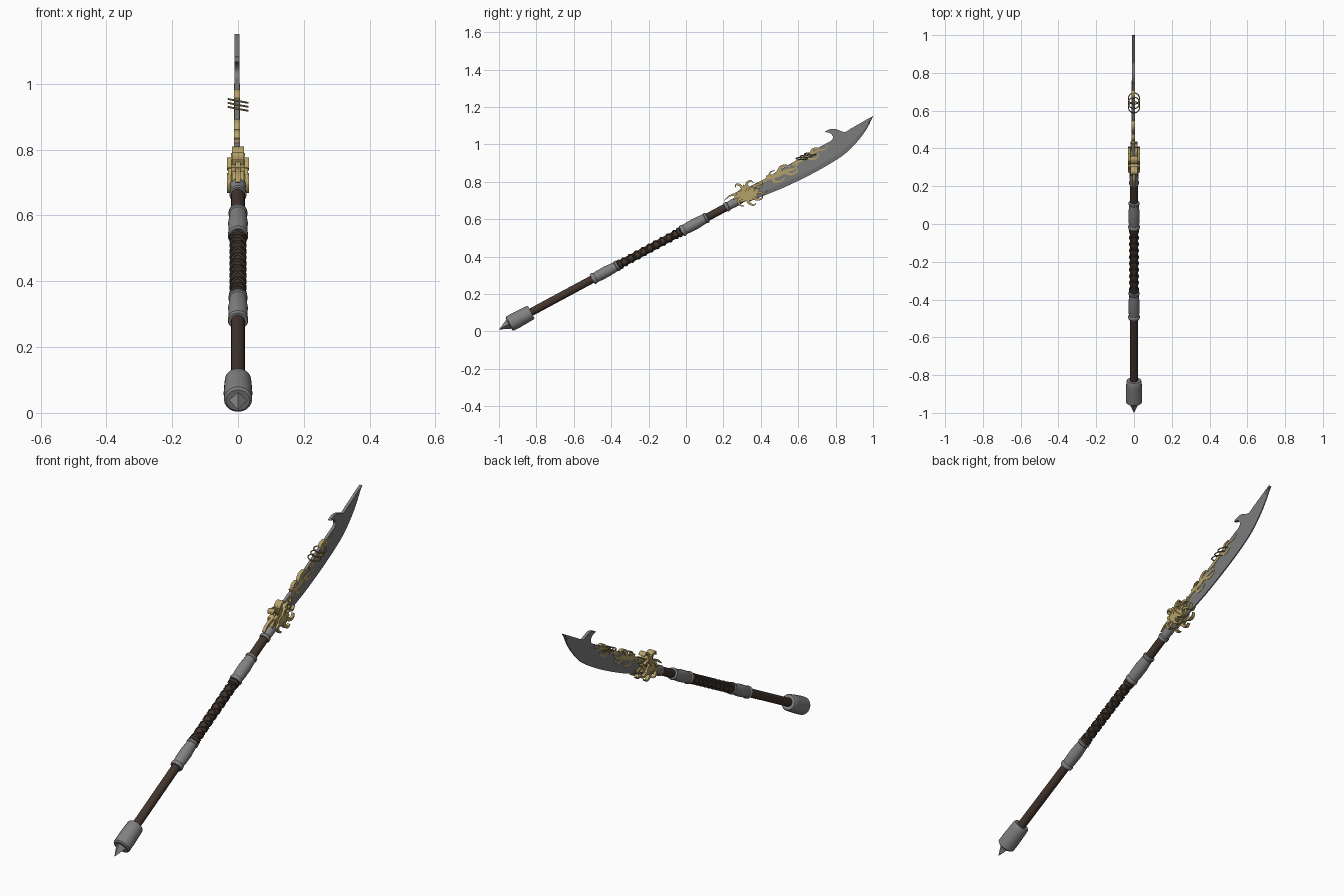
import bpy, bmesh, math
from mathutils import Vector, Matrix

if "Cube" in bpy.data.objects:
    bpy.data.objects.remove(bpy.data.objects["Cube"])

ANG = math.radians(28.3)
AX = Vector((0, math.cos(ANG), math.sin(ANG)))    # along the shaft
UP = Vector((0, -math.sin(ANG), math.cos(ANG)))   # towards the blade spine
BASE = Vector((0, -1, 0.01))                      # point of the butt spike
BX = -0.003                                       # blade plane


def mat(name, rgb):
    m = bpy.data.materials.new(name)
    m.diffuse_color = (*rgb, 1)
    m.use_nodes = True
    m.node_tree.nodes["Principled BSDF"].inputs["Base Color"].default_value = m.diffuse_color
    return m


STEEL = mat("grey steel", (0.22, 0.22, 0.22))
BLADE = mat("blade steel", (0.2, 0.2, 0.2))
WOOD = mat("dark wood", (0.055, 0.034, 0.025))
CORD = mat("brown cord", (0.052, 0.038, 0.028))
GOLD = mat("gold", (0.47, 0.36, 0.14))
BRONZE = mat("bronze", (0.27, 0.2, 0.085))


def finish(name, bm, m, smooth=None):
    bmesh.ops.recalc_face_normals(bm, faces=bm.faces[:])
    me = bpy.data.meshes.new(name)
    bm.to_mesh(me)
    bm.free()
    me.materials.append(m)
    o = bpy.data.objects.new(name, me)
    bpy.context.collection.objects.link(o)
    if smooth:
        bpy.context.view_layer.objects.active = o
        o.select_set(True)
        bpy.ops.object.shade_smooth_by_angle(angle=math.radians(smooth))
        o.select_set(False)
    return o


def on_axis(u, r, a):
    return BASE + AX * u + (UP * math.cos(a) + Vector((1, 0, 0)) * math.sin(a)) * r


def loft(bm, rows):
    """Skin closed rows of vertices and cap both ends."""
    n = len(rows[0])
    for a, b in zip(rows, rows[1:]):
        for i in range(n):
            j = (i + 1) % n
            bm.faces.new((a[i], a[j], b[j], b[i]))
    bm.faces.new(rows[0])
    bm.faces.new(rows[-1])


def lathe(name, prof, m, sides=20, smooth=35):
    """Turned part along the shaft from (distance, radius) pairs."""
    bm = bmesh.new()
    loft(bm, [[bm.verts.new(on_axis(u, r, math.tau * i / sides)) for i in range(sides)]
              for u, r in prof])
    bmesh.ops.remove_doubles(bm, verts=bm.verts[:], dist=1e-5)
    return finish(name, bm, m, smooth)


def slab(name, pts, x0, x1, m):
    """Flat (y, z) outline extruded sideways from x0 to x1."""
    bm = bmesh.new()
    f = bm.faces.new([bm.verts.new((x0, y, z)) for y, z in pts])
    r = bmesh.ops.extrude_face_region(bm, geom=[f])
    vs = [v for v in r["geom"] if isinstance(v, bmesh.types.BMVert)]
    bmesh.ops.translate(bm, verts=vs, vec=(x1 - x0, 0, 0))
    bmesh.ops.triangulate(bm, faces=[g for g in bm.faces if len(g.verts) > 4])
    return finish(name, bm, m)


def spline(p, n=6):
    """Catmull-Rom curve through the points."""
    p = [Vector(q) for q in p]
    p = [2 * p[0] - p[1]] + p + [2 * p[-1] - p[-2]]
    out = []
    for a, b, c, d in zip(p, p[1:], p[2:], p[3:]):
        for k in range(n):
            t = k / n
            out.append(0.5 * (2 * b + (c - a) * t + (2 * a - 5 * b + 4 * c - d) * t * t
                              + (3 * b - a - 3 * c + d) * t ** 3))
    return out + [p[-2]]


def ribbon(name, pts, w, half, m=GOLD, cx=BX):
    """Tapering scroll cut from plate, following a curve in the blade plane."""
    c = spline(pts)
    n = len(c) - 1
    rows = []
    bm = bmesh.new()
    for i, q in enumerate(c):
        t = (c[min(i + 1, n)] - c[max(i - 1, 0)]).normalized()
        s = Vector((-t.y, t.x)) * w * (1 - 0.85 * i / n)
        rows.append([bm.verts.new((cx + sx * half, v.x, v.y)) for v, sx in
                     ((q + s, -1), (q + s, 1), (q - s, 1), (q - s, -1))])
    loft(bm, rows)
    return finish(name, bm, m)


def tube(name, path, rad, m, closed=False):
    cu = bpy.data.curves.new(name, 'CURVE')
    cu.dimensions = '3D'
    cu.bevel_depth = rad
    cu.bevel_resolution = 1
    s = cu.splines.new('POLY')
    s.points.add(len(path) - 1)
    for p, q in zip(s.points, path):
        p.co = (*q, 1)
    s.use_cyclic_u = closed
    cu.materials.append(m)
    o = bpy.data.objects.new(name, cu)
    bpy.context.collection.objects.link(o)


# Shaft, butt weight and four-sided spike
lathe("shaft", [(0.12, 0.021), (1.42, 0.021)], WOOD)
lathe("butt_spike", [(0, 0.0001), (0.07, 0.032)], STEEL, 4, None)
lathe("butt_weight", [(0.06, 0.036), (0.066, 0.043), (0.11, 0.0435), (0.165, 0.0415),
                      (0.19, 0.040), (0.196, 0.036), (0.196, 0.022)], STEEL)

# Steel collars at both ends of the grip
for name, u in (("lower_collar", 0.566), ("upper_collar", 1.108)):
    lathe(name, [(u, 0.021), (u, 0.029), (u + 0.006, 0.031), (u + 0.014, 0.031),
                 (u + 0.020, 0.027), (u + 0.045, 0.029), (u + 0.09, 0.030),
                 (u + 0.125, 0.027), (u + 0.142, 0.026), (u + 0.146, 0.029),
                 (u + 0.156, 0.029), (u + 0.16, 0.021)], STEEL)

# Crossed cord wrapping on the grip
for k in range(4):
    turn = 1 if k % 2 else -1
    tube("grip_cord_%d" % (k + 1),
         [on_axis(0.725 + 0.385 * i / 110, 0.0225, turn * math.tau * 5 * i / 110 + (k // 2) * math.pi)
          for i in range(111)], 0.0038, CORD)
for k, u in enumerate((0.735, 1.095)):
    lathe("cord_knot_%d" % (k + 1), [(u - 0.01, 0.021), (u - 0.006, 0.027), (u + 0.006, 0.027),
                                     (u + 0.01, 0.021)], CORD)

# Socket between shaft and guard
lathe("blade_socket", [(1.375, 0.021), (1.376, 0.026), (1.39, 0.026), (1.395, 0.022),
                       (1.43, 0.024), (1.50, 0.02)], STEEL)

# Blade body, spine hook and sharpened edge
edge = spline([(0.33, 0.69), (0.42, 0.727), (0.53, 0.772), (0.67, 0.84), (0.78, 0.902),
               (0.86, 0.957), (0.925, 1.025), (0.97, 1.089), (1.0, 1.15)], 3)
ridge = []
for i, p in enumerate(edge):
    t = (edge[min(i + 1, len(edge) - 1)] - edge[max(i - 1, 0)]).normalized()
    ridge.append(p + Vector((-t.y, t.x)) * 0.022 * min(1, 0.1 + (len(edge) - 1 - i) / 9))
hook = spline([(0.975, 1.138), (0.93, 1.112), (0.88, 1.083), (0.85, 1.066), (0.825, 1.072),
               (0.795, 1.083), (0.765, 1.079), (0.743, 1.068)], 3)
inner = spline([(0.743, 1.066), (0.77, 1.06), (0.786, 1.04), (0.777, 1.02), (0.745, 1.002),
                (0.69, 0.972), (0.60, 0.92), (0.50, 0.863), (0.42, 0.815), (0.31, 0.76)], 3)
slab("blade_body", ridge[:-1] + [edge[-1]] + hook + inner, BX - 0.0075, BX + 0.0075, BLADE)
bm = bmesh.new()
loft(bm, [[bm.verts.new((BX - 0.0075, *r)), bm.verts.new((BX + 0.0075, *r)),
           bm.verts.new((BX + 0.003, *e)), bm.verts.new((BX - 0.003, *e))]
          for r, e in zip(ridge, edge)])
finish("blade_edge", bm, BLADE)

# Jagged gold guard: thick core, cheek plates and pointed scrolls
slab("guard_core", [(0.275, 0.705), (0.30, 0.69), (0.325, 0.70), (0.355, 0.70), (0.385, 0.725),
                    (0.375, 0.742), (0.40, 0.765), (0.365, 0.762), (0.372, 0.79), (0.335, 0.772),
                    (0.305, 0.785), (0.30, 0.755), (0.27, 0.745)], -0.022, 0.022, GOLD)
for i, (pts, w) in enumerate([
        ([(0.31, 0.75), (0.29, 0.78), (0.268, 0.785), (0.265, 0.768)], 0.009),
        ([(0.33, 0.76), (0.325, 0.79), (0.345, 0.805), (0.36, 0.795)], 0.010),
        ([(0.35, 0.76), (0.38, 0.785), (0.405, 0.78), (0.41, 0.80)], 0.009),
        ([(0.36, 0.74), (0.39, 0.745), (0.42, 0.735), (0.435, 0.755)], 0.009),
        ([(0.28, 0.73), (0.262, 0.715), (0.26, 0.695), (0.28, 0.69)], 0.008)]):
    ribbon("guard_scroll_%d" % (i + 1), pts, w, 0.018, cx=0)
for side, s in (("left", -1), ("right", 1)):
    slab("guard_cheek_" + side, [(0.285, 0.715), (0.315, 0.698), (0.345, 0.70), (0.37, 0.718),
                                 (0.35, 0.735), (0.335, 0.752), (0.30, 0.742)],
         s * 0.02, s * 0.030, GOLD)
    for i, (pts, w) in enumerate([
            ([(0.30, 0.715), (0.28, 0.70), (0.29, 0.675), (0.31, 0.67)], 0.010),
            ([(0.33, 0.71), (0.335, 0.688), (0.36, 0.675), (0.375, 0.685)], 0.010),
            ([(0.35, 0.72), (0.38, 0.705), (0.405, 0.71), (0.41, 0.728)], 0.009),
            ([(0.32, 0.74), (0.34, 0.77), (0.37, 0.765), (0.362, 0.748)], 0.008)]):
        ribbon("cheek_scroll_%s_%d" % (side, i + 1), pts, w, 0.008, cx=s * 0.025)
ribbon("guard_whisker", [(0.30, 0.755), (0.275, 0.738), (0.25, 0.73), (0.23, 0.722), (0.205, 0.70)],
       0.010, 0.008, cx=0)

# Gold flame scrolls along the blade spine
for i, (pts, w) in enumerate([
        ([(0.38, 0.78), (0.41, 0.80), (0.44, 0.82), (0.45, 0.85), (0.475, 0.86)], 0.010),
        ([(0.43, 0.82), (0.49, 0.835), (0.54, 0.86), (0.58, 0.87), (0.60, 0.90)], 0.013),
        ([(0.49, 0.84), (0.505, 0.875), (0.53, 0.888), (0.555, 0.88)], 0.012),
        ([(0.46, 0.83), (0.475, 0.80), (0.51, 0.805), (0.53, 0.825)], 0.008),
        ([(0.53, 0.85), (0.565, 0.84), (0.595, 0.86), (0.585, 0.88)], 0.008),
        ([(0.57, 0.89), (0.62, 0.918), (0.66, 0.935), (0.70, 0.965), (0.745, 0.975), (0.758, 1.0)], 0.009),
        ([(0.67, 0.945), (0.675, 0.97), (0.70, 0.98), (0.715, 0.97)], 0.009),
        ([(0.65, 0.93), (0.68, 0.92), (0.71, 0.94), (0.70, 0.955)], 0.007)]):
    ribbon("flame_scroll_%d" % (i + 1), pts, w, 0.0092)

# Three loose rings through the spine
for k in range(3):
    c = Vector((0, 0.618 + 0.023 * k, 0.924 + 0.012 * k))
    rot = Matrix.Rotation(math.radians(11), 3, 'Y')
    tube("spine_ring_%d" % (k + 1),
         [c + rot @ Vector((0.030 * math.cos(a), 0.030 * math.sin(a), 0))
          for a in (math.tau * i / 24 for i in range(24))], 0.003, BRONZE, True)
